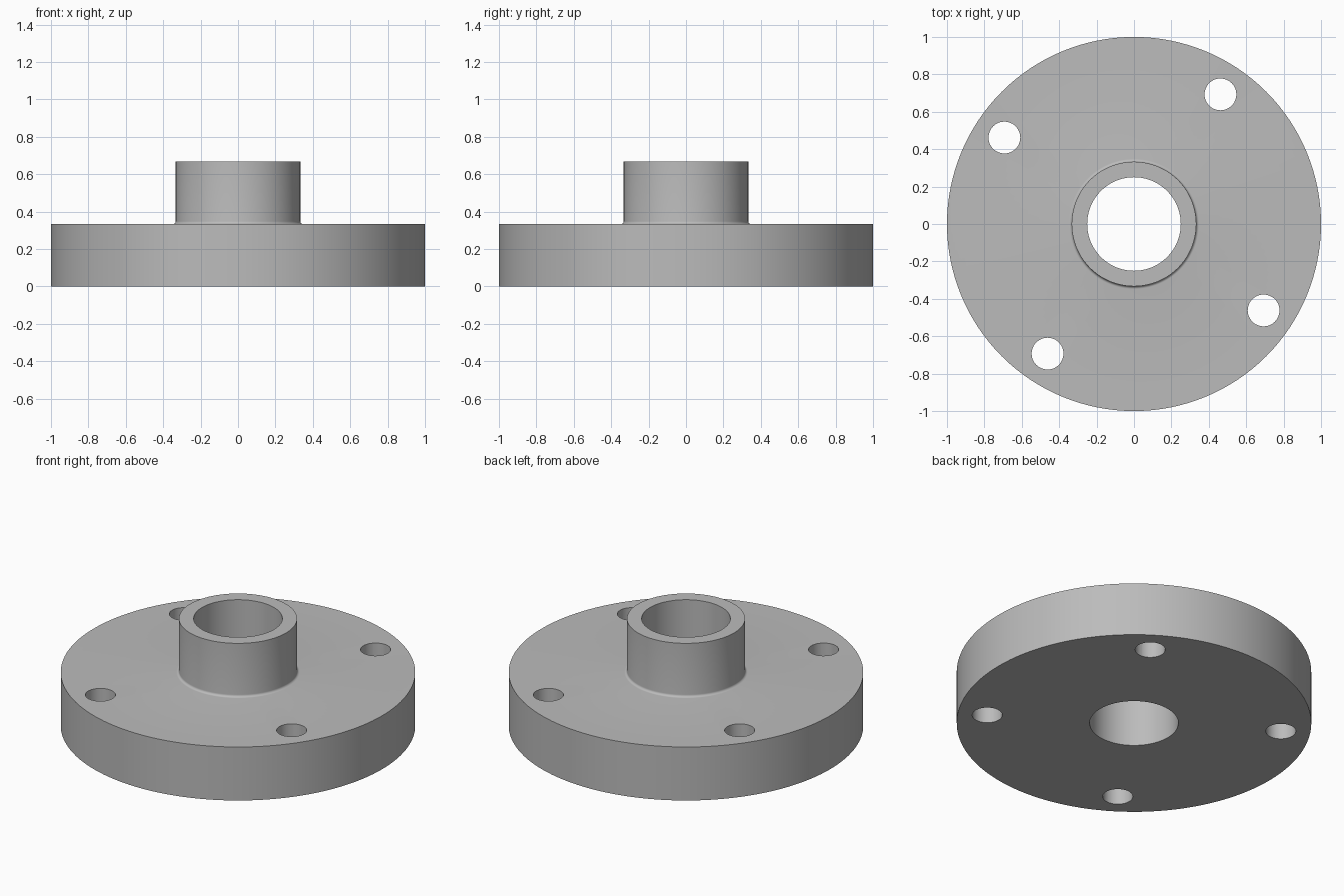
import bpy
import bmesh
from math import sin, cos, pi, radians

default = bpy.data.objects.get("Cube")
if default:
    bpy.data.objects.remove(default, do_unlink=True)

SEGMENTS = 128
DISC_R, DISC_H = 1.0, 0.333
HUB_R, HUB_H = 0.333, 0.667
BORE_R, FILLET = 0.25, 0.015
BOLT_R, BOLT_CIRCLE, BOLT_START = 0.085, 0.833, radians(56.3)

# Plain grey metal
steel = bpy.data.materials.new("grey_steel")
steel.use_nodes = True
GREY = (0.5, 0.5, 0.5, 1)
steel.diffuse_color = GREY
steel.node_tree.nodes["Principled BSDF"].inputs["Base Color"].default_value = GREY


def lathe(name, profile):
    """Revolve a closed (radius, z) profile around the z axis."""
    bm = bmesh.new()
    rings = [[bm.verts.new((r * cos(2 * pi * i / SEGMENTS), r * sin(2 * pi * i / SEGMENTS), z))
              for i in range(SEGMENTS)] for r, z in profile]
    for k, ring in enumerate(rings):
        above = rings[(k + 1) % len(rings)]
        for i in range(SEGMENTS):
            j = (i + 1) % SEGMENTS
            bm.faces.new((ring[i], ring[j], above[j], above[i]))
    bmesh.ops.recalc_face_normals(bm, faces=bm.faces)
    mesh = bpy.data.meshes.new(name)
    bm.to_mesh(mesh)
    bm.free()
    obj = bpy.data.objects.new(name, mesh)
    bpy.context.collection.objects.link(obj)
    mesh.materials.append(steel)
    return obj


# Disc, hub and bore in one profile, with a small fillet at the hub foot
fillet = [(HUB_R + FILLET * (1 - sin(a)), DISC_H + FILLET * (1 - cos(a)))
          for a in (pi / 2 * k / 6 for k in range(7))]
flange = lathe("flange", [(BORE_R, 0), (DISC_R, 0), (DISC_R, DISC_H), *fillet,
                          (HUB_R, HUB_H), (BORE_R, HUB_H)])

# Four bolt holes, cut through the disc
for i in range(4):
    angle = BOLT_START + i * pi / 2
    bpy.ops.mesh.primitive_cylinder_add(
        vertices=48, radius=BOLT_R, depth=1,
        location=(BOLT_CIRCLE * cos(angle), BOLT_CIRCLE * sin(angle), DISC_H / 2))
    cutter = bpy.context.object
    cutter.name = f"bolt_hole_cutter_{i + 1}"
    cutter.data.materials.append(steel)
    cut = flange.modifiers.new("bolt_hole", "BOOLEAN")
    cut.operation, cut.solver, cut.object = "DIFFERENCE", "EXACT", cutter
    bpy.ops.object.select_all(action="DESELECT")
    flange.select_set(True)
    bpy.context.view_layer.objects.active = flange
    bpy.ops.object.modifier_apply(modifier=cut.name)
    bpy.data.objects.remove(cutter, do_unlink=True)

# Smooth curved walls, crisp rims
bpy.ops.object.shade_smooth_by_angle(angle=radians(30))
